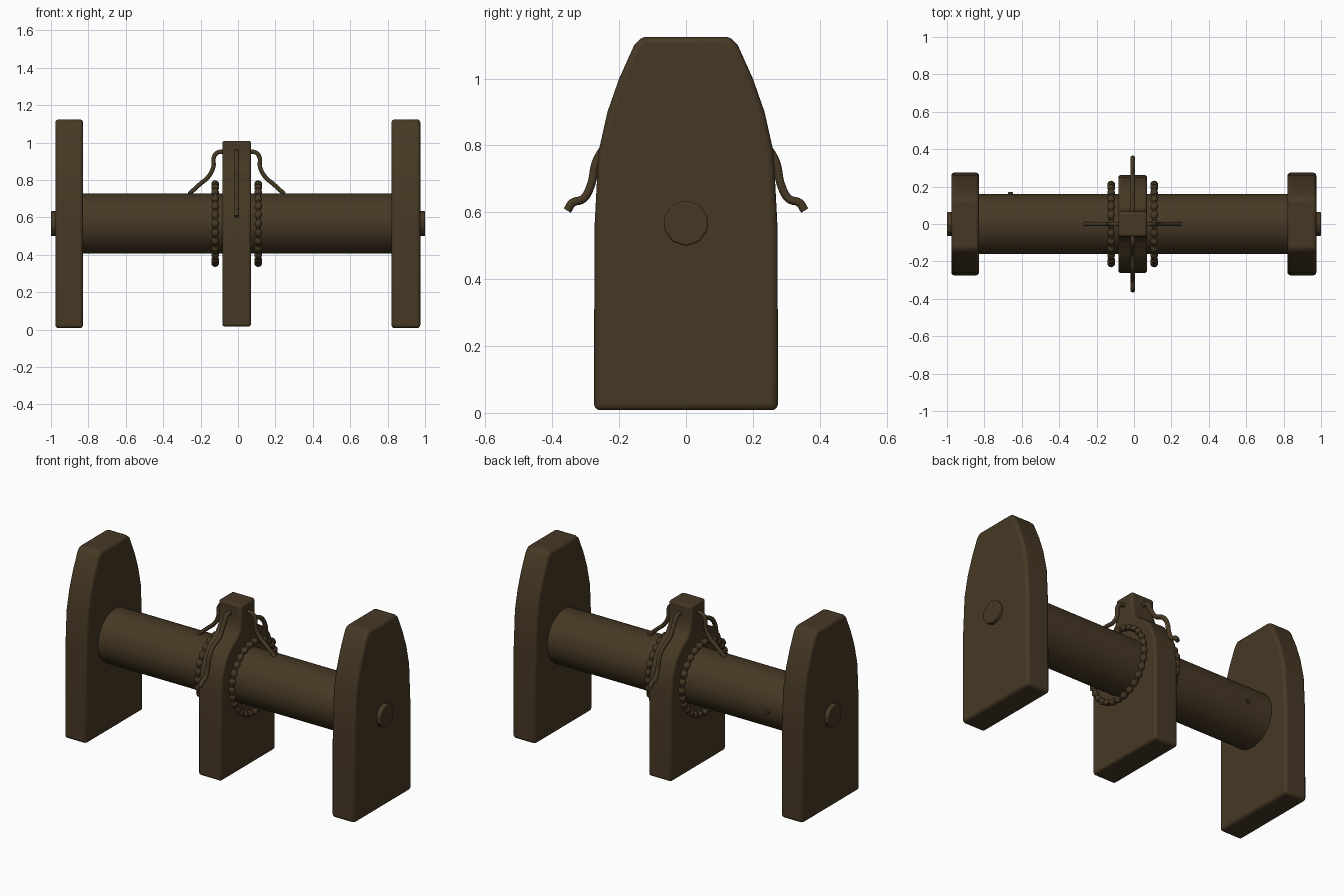
import bpy, bmesh, math
from mathutils import Matrix, Vector

if "Cube" in bpy.data.objects:
    bpy.data.objects.remove(bpy.data.objects["Cube"])

wood = bpy.data.materials.new("dark_brown_wood")
wood.use_nodes = True
COLOR = (0.062, 0.040, 0.018, 1)
wood.diffuse_color = COLOR
wood.node_tree.nodes["Principled BSDF"].inputs["Base Color"].default_value = COLOR

AXIS = 0.567   # height of the drum axis
MID = -0.007   # centre of the middle post


def finish(name, bm, bevel=0.0):
    """Turn a bmesh into a smooth-shaded object, with optional rounded edges."""
    bmesh.ops.recalc_face_normals(bm, faces=bm.faces)
    mesh = bpy.data.meshes.new(name)
    bm.to_mesh(mesh)
    bm.free()
    mesh.materials.append(wood)
    obj = bpy.data.objects.new(name, mesh)
    bpy.context.collection.objects.link(obj)
    if bevel:
        mod = obj.modifiers.new("rounded_edges", "BEVEL")
        mod.width, mod.segments = bevel, 3
        mod.limit_method, mod.angle_limit = "ANGLE", math.radians(30)
    bpy.ops.object.select_all(action="DESELECT")
    obj.select_set(True)
    bpy.context.view_layer.objects.active = obj
    bpy.ops.object.shade_smooth_by_angle(angle=math.radians(40))
    return obj


def slab(name, half_profile, x0, x1, bevel):
    """Extrude a mirrored (y, z) profile along x."""
    points = half_profile + [(-y, z) for y, z in reversed(half_profile)]
    bm = bmesh.new()
    face = bm.faces.new([bm.verts.new((x0, y, z)) for y, z in points])
    out = bmesh.ops.extrude_face_region(bm, geom=[face])
    moved = [v for v in out["geom"] if isinstance(v, bmesh.types.BMVert)]
    bmesh.ops.translate(bm, verts=moved, vec=(x1 - x0, 0, 0))
    return finish(name, bm, bevel)


def rod(name, center, direction, radius, length, sides, bevel=0.0):
    bm = bmesh.new()
    turn = Vector(direction).to_track_quat("Z", "Y").to_matrix().to_4x4()
    bmesh.ops.create_cone(bm, cap_ends=True, segments=sides, radius1=radius,
                          radius2=radius, depth=length,
                          matrix=Matrix.Translation(center) @ turn)
    return finish(name, bm, bevel)


def rope(name, points, radius, angle):
    """Tube along (outward, z) points, turned about the post's vertical axis."""
    curve = bpy.data.curves.new(name, "CURVE")
    curve.dimensions = "3D"
    curve.bevel_depth, curve.bevel_resolution = radius, 3
    curve.use_fill_caps = True
    curve.materials.append(wood)
    spline = curve.splines.new("BEZIER")
    spline.bezier_points.add(len(points) - 1)
    spline.resolution_u = 6
    for bp, (out, z) in zip(spline.bezier_points, points):
        bp.co = (out * math.cos(angle), out * math.sin(angle), z)
        bp.handle_left_type = bp.handle_right_type = "AUTO"
    obj = bpy.data.objects.new(name, curve)
    obj.location.x = MID
    bpy.context.collection.objects.link(obj)


def beaded_ring(name, x, ring_radius, beads):
    """Thin ring around the drum, strung with beads."""
    bm = bmesh.new()
    steps, sides = 48, 8
    loops = []
    for i in range(steps):
        a = math.tau * i / steps
        loop = []
        for j in range(sides):
            b = math.tau * j / sides
            r = ring_radius + 0.013 * math.cos(b)
            loop.append(bm.verts.new((x + 0.013 * math.sin(b),
                                      r * math.cos(a), AXIS + r * math.sin(a))))
        loops.append(loop)
    for i in range(steps):
        p, q = loops[i], loops[(i + 1) % steps]
        for j in range(sides):
            k = (j + 1) % sides
            bm.faces.new((p[j], q[j], q[k], p[k]))
    for i in range(beads):
        a = math.tau * i / beads
        place = Matrix.Translation((x, ring_radius * math.cos(a),
                                    AXIS + ring_radius * math.sin(a)))
        stretch = Matrix.Diagonal((0.021, 0.019, 0.024, 1))
        bmesh.ops.create_uvsphere(bm, u_segments=10, v_segments=7, radius=1,
                                  matrix=place @ Matrix.Rotation(a, 4, "X") @ stretch)
    return finish(name, bm)


# End boards with shouldered tops
board = [(0.275, 0.008), (0.274, 0.55), (0.262, 0.78), (0.235, 0.9),
         (0.2, 1.0), (0.155, 1.1), (0.132, 1.125)]
slab("right_end_board", board, -0.977, -0.828, 0.018)
slab("left_end_board", board, 0.82, 0.975, 0.018)

# Middle post with round shoulders and a square neck
post = [(0.262, 0.017), (0.262, 0.54), (0.25, 0.65), (0.215, 0.74), (0.16, 0.8),
        (0.1, 0.835), (0.076, 0.87), (0.068, 0.92), (0.068, 1.01)]
slab("middle_post", post, MID - 0.077, MID + 0.077, 0.014)

# Drum and its axle ends
rod("drum", (0, 0, AXIS), (1, 0, 0), 0.161, 1.68, 48)
for side, name in ((-1, "right"), (1, "left")):
    rod(name + "_axle_end", (side * 0.97, 0, AXIS), (1, 0, 0), 0.068, 0.06, 10, 0.006)
    beaded_ring(name + "_beaded_ring", MID + side * 0.115, 0.213, 28)

# Small peg in the back of the drum
rod("drum_peg", (-0.66, 0.155, 0.56), (0, 1, 0), 0.013, 0.03, 10, 0.003)

# Ropes hanging from the neck on all four sides
side_rope = [(0.06, 0.95), (0.1, 0.948), (0.121, 0.925), (0.125, 0.87),
             (0.15, 0.82), (0.2, 0.775), (0.255, 0.725)]
long_rope = [(0.05, 0.95), (0.1, 0.945), (0.128, 0.9), (0.165, 0.84), (0.235, 0.8),
             (0.267, 0.755), (0.285, 0.68), (0.308, 0.64), (0.34, 0.628), (0.355, 0.605)]
for angle, name in ((0, "left"), (math.pi, "right")):
    rope(name + "_rope", side_rope, 0.012, angle)
for angle, name in ((math.pi / 2, "back"), (-math.pi / 2, "front")):
    rope(name + "_rope", long_rope, 0.013, angle)
